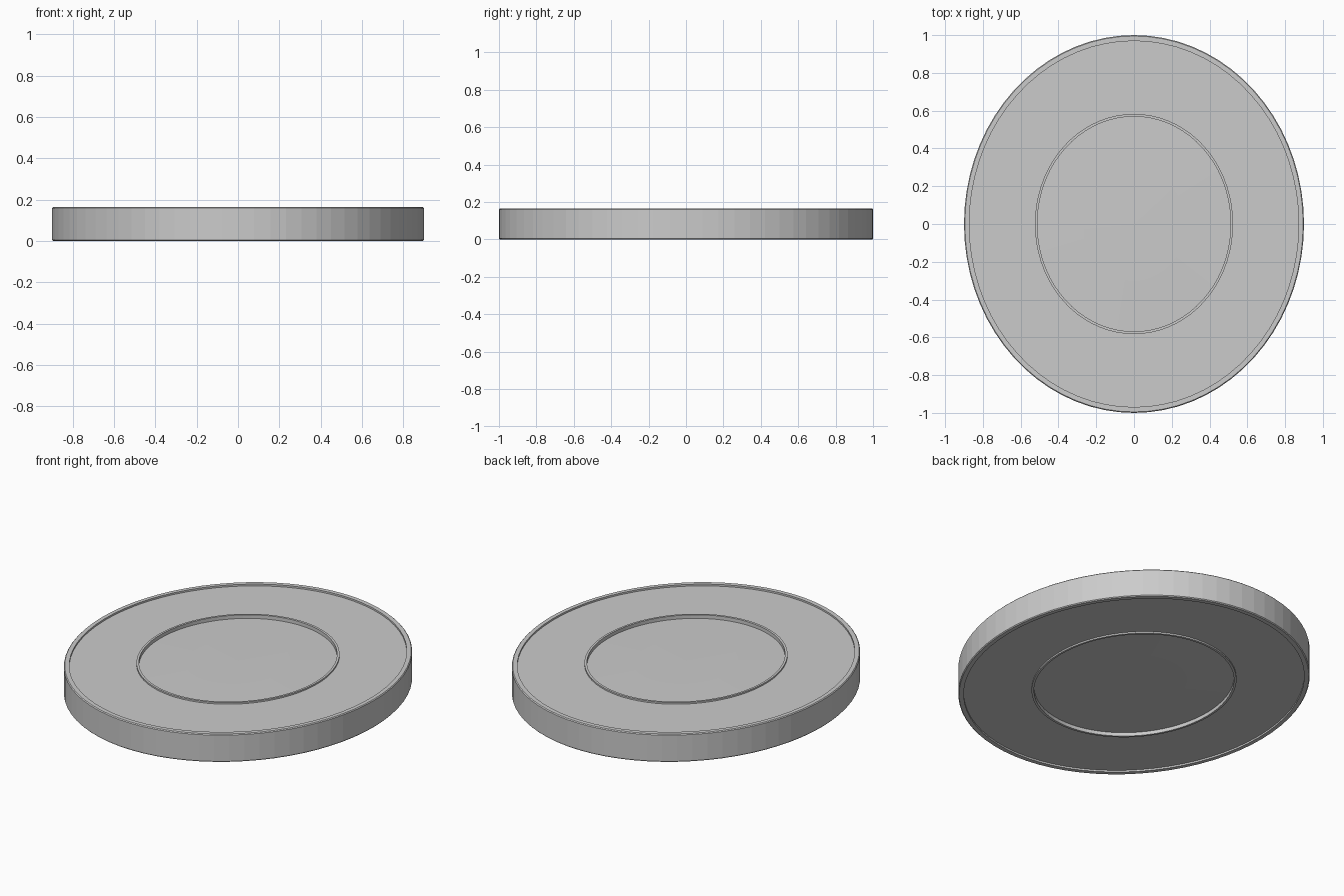
import bpy, bmesh, math

if "Cube" in bpy.data.objects:
    bpy.data.objects.remove(bpy.data.objects["Cube"])

SEGS = 72
RX, RY = 0.9, 1.0      # ellipse half-widths
H = 0.165              # full thickness
MID = H / 2


def lathe(name, half, closed):
    """Revolve a profile (upper half, mirrored below) into an elliptical solid."""
    prof = [(r, MID + z) for r, z in half] + [(r, MID - z) for r, z in reversed(half)]
    bm = bmesh.new()
    rings = []
    for r, z in prof:
        if r == 0:
            rings.append([bm.verts.new((0, 0, z))])
            continue
        rings.append([bm.verts.new((RX * r * math.cos(2 * math.pi * i / SEGS),
                                    RY * r * math.sin(2 * math.pi * i / SEGS), z))
                      for i in range(SEGS)])
    n = len(rings)
    for k in range(n if closed else n - 1):
        a, b = rings[k], rings[(k + 1) % n]
        for i in range(SEGS):
            j = (i + 1) % SEGS
            quad = [a[i % len(a)], a[j % len(a)], b[j % len(b)], b[i % len(b)]]
            bm.faces.new(list(dict.fromkeys(quad)))
    bmesh.ops.recalc_face_normals(bm, faces=bm.faces[:])
    me = bpy.data.meshes.new(name)
    bm.to_mesh(me)
    bm.free()
    ob = bpy.data.objects.new(name, me)
    bpy.context.collection.objects.link(ob)
    return ob


# outer ring: narrow inner lip, recessed flat band, raised rim with eased edge
lathe("outer_ring", [
    (0.569, MID - 0.02), (0.569, MID - 0.001), (0.583, MID - 0.001),
    (0.583, MID - 0.010), (0.969, MID - 0.010), (0.969, MID),
    (0.995, MID), (1.0, MID - 0.005),
], True)

# centre disc: sits lower than the lip, very slightly domed on both faces
lathe("centre_disc", [
    (0, MID - 0.016), (0.3, MID - 0.018), (0.569, MID - 0.022),
], False)
